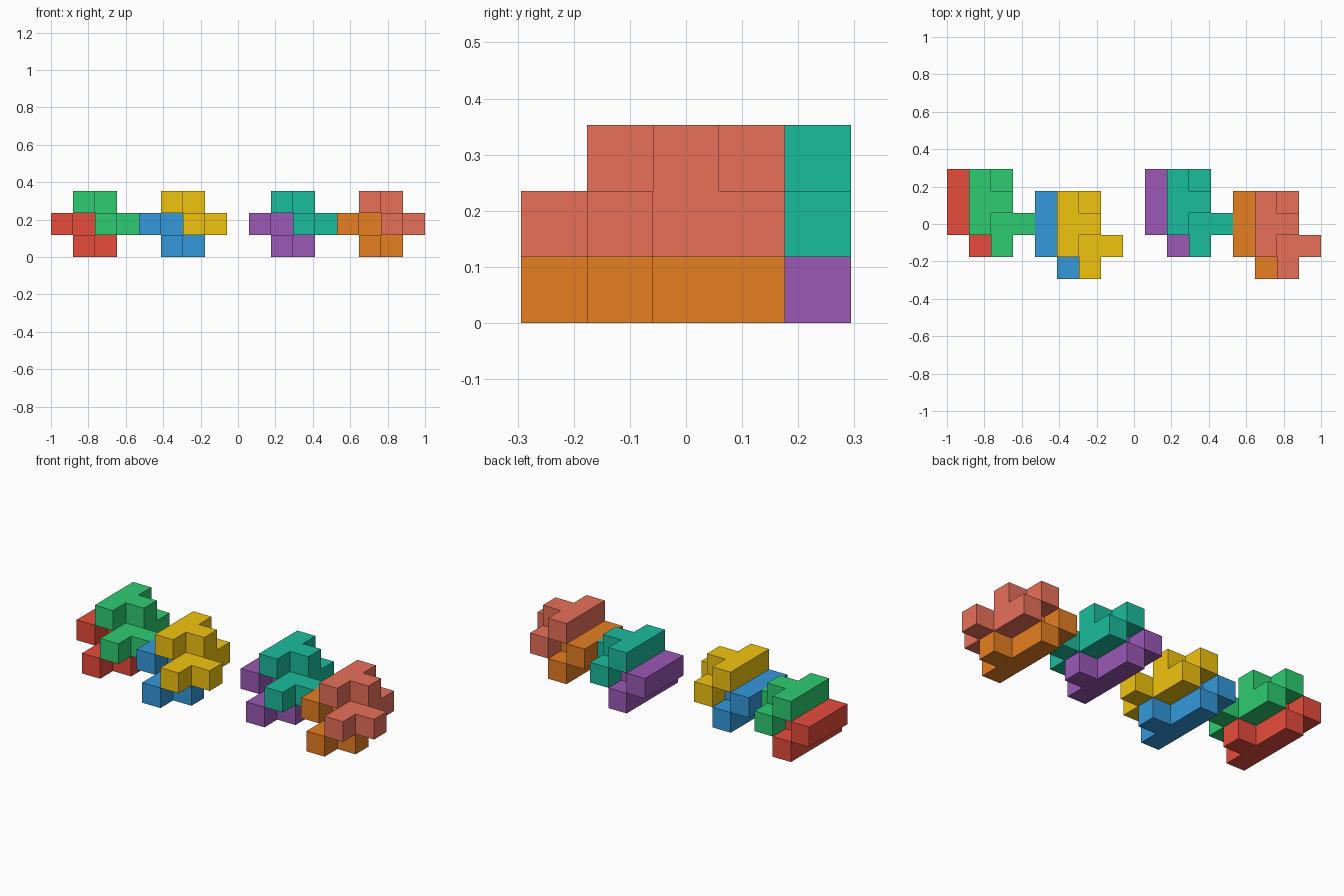
import bpy, bmesh
from mathutils import Vector

if "Cube" in bpy.data.objects:
    bpy.data.objects.remove(bpy.data.objects["Cube"])

U = 2 / 17  # edge of one unit cube

# Cells of one puzzle piece: a bar with a tooth, and a shorter toothed bar one layer up
PIECE = ([(1, j, 0) for j in range(4)] + [(2, 1, 0)] +
         [(0, j, 1) for j in (1, 2, 3)] + [(1, 2, 1)])


def linear(h):
    c = [int(h[i:i + 2], 16) / 255 for i in (0, 2, 4)]
    return [v / 12.92 if v < 0.04045 else ((v + 0.055) / 1.055) ** 2.4 for v in c] + [1]


def make_piece(name, offset, color):
    cells = {tuple(a + b for a, b in zip(c, offset)) for c in PIECE}
    bm = bmesh.new()
    # Outer skin only: a face wherever the neighbouring cell is empty
    for cell in cells:
        for axis in range(3):
            for side in (0, 1):
                near = list(cell)
                near[axis] += 2 * side - 1
                if tuple(near) in cells:
                    continue
                corners = []
                for a, b in ((0, 0), (1, 0), (1, 1), (0, 1)):
                    p = list(cell)
                    p[axis] += side
                    p[(axis + 1) % 3] += a
                    p[(axis + 2) % 3] += b
                    corners.append(bm.verts.new(Vector((p[0] * U - 1, (p[1] - 2.5) * U, p[2] * U))))
                bm.faces.new(corners if side else corners[::-1])
    bmesh.ops.remove_doubles(bm, verts=bm.verts, dist=1e-4)
    bmesh.ops.dissolve_limit(bm, angle_limit=0.01, verts=bm.verts, edges=bm.edges)
    mesh = bpy.data.meshes.new(name)
    bm.to_mesh(mesh)
    bm.free()
    mat = bpy.data.materials.new(name + "_paint")
    mat.diffuse_color = linear(color)
    mat.use_nodes = True
    mat.node_tree.nodes["Principled BSDF"].inputs["Base Color"].default_value = mat.diffuse_color
    mesh.materials.append(mat)
    bpy.context.collection.objects.link(bpy.data.objects.new(name, mesh))


# Four interlocked pairs: (column, row, lower piece, upper piece)
PAIRS = [
    (0, 1, ("red", "E74C3C"), ("green", "2ECC71")),
    (4, 0, ("blue", "3498DB"), ("yellow", "F1C40F")),
    (9, 1, ("purple", "9B59B6"), ("teal", "1ABC9C")),
    (13, 0, ("orange", "E67E22"), ("salmon", "E8705A")),
]
for col, row, lower, upper in PAIRS:
    make_piece(lower[0] + "_lower_piece", (col, row, 0), lower[1])
    make_piece(upper[0] + "_upper_piece", (col + 1, row, 1), upper[1])
